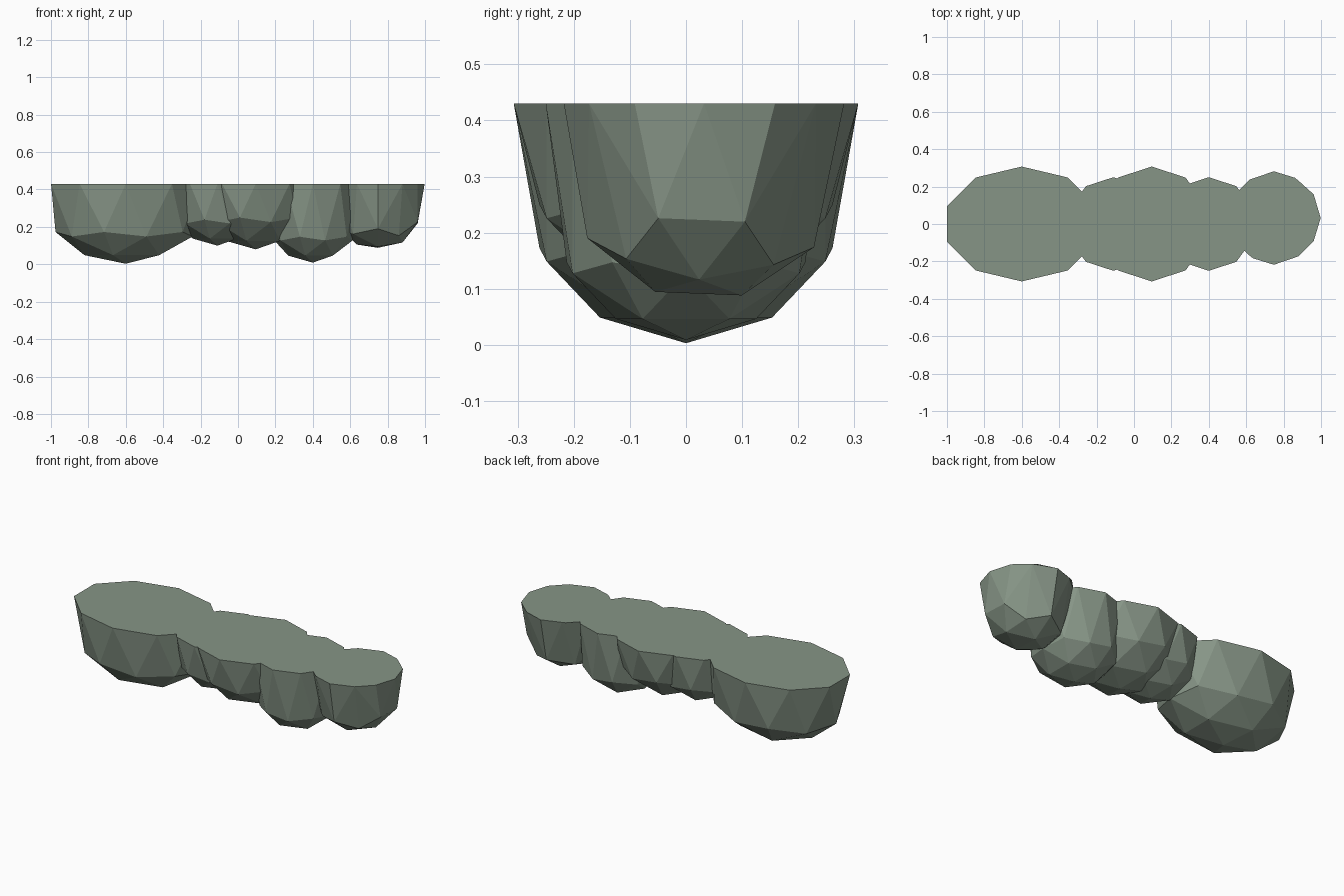
import bpy, bmesh, math
from mathutils import Matrix

if "Cube" in bpy.data.objects:
    bpy.data.objects.remove(bpy.data.objects["Cube"])

TOP = 0.43  # height of the flat top

mat = bpy.data.materials.new("grey green")
mat.diffuse_color = (0.24, 0.30, 0.24, 1)
mat.use_nodes = True
mat.node_tree.nodes["Principled BSDF"].inputs["Base Color"].default_value = mat.diffuse_color


def lobe(name, centre, radii, tilt=(0, 0)):
    """Low-poly ball whose upper half is pressed flat onto the top plane."""
    bm = bmesh.new()
    bmesh.ops.create_icosphere(bm, subdivisions=2, radius=1)
    turn = (Matrix.Rotation(math.radians(tilt[0]), 3, 'X')
            @ Matrix.Rotation(math.radians(tilt[1]), 3, 'Y'))
    for v in bm.verts:
        p = turn @ v.co
        v.co = [c + r * k for c, r, k in zip(centre, radii, p)]
        if p.z > -0.35:
            v.co.z = TOP
    me = bpy.data.meshes.new(name)
    bm.to_mesh(me)
    bm.free()
    me.materials.append(mat)
    ob = bpy.data.objects.new(name, me)
    bpy.context.collection.objects.link(ob)


# row of merged lobes, left to right
lobe("large_left_lobe", (-0.6, 0, 0.31), (0.42, 0.307, 0.307))
lobe("small_inner_lobe", (-0.11, 0, 0.35), (0.25, 0.25, 0.25))
lobe("middle_lobe", (0.095, 0, 0.387), (0.307, 0.307, 0.307))
lobe("deep_lobe", (0.4, 0, 0.259), (0.25, 0.25, 0.25))
lobe("right_end_lobe", (0.748, 0.032, 0.329), (0.25, 0.25, 0.25), (-2.3, 26.57))
